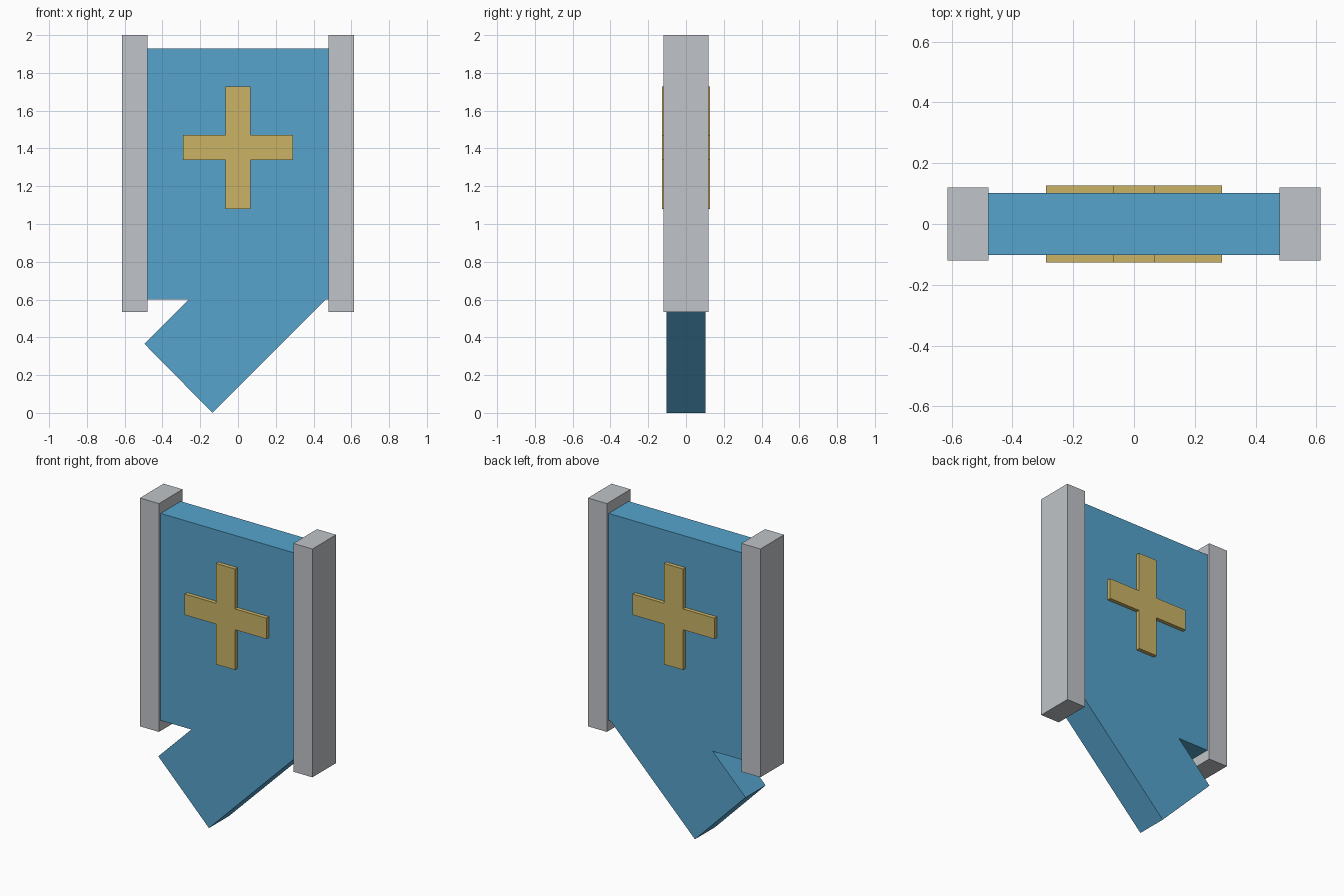
import bpy
import bmesh

old = bpy.data.objects.get("Cube")
if old:
    bpy.data.objects.remove(old, do_unlink=True)


def material(name, color):
    mat = bpy.data.materials.new(name)
    mat.use_nodes = True
    mat.diffuse_color = (*color, 1)
    mat.node_tree.nodes["Principled BSDF"].inputs["Base Color"].default_value = (*color, 1)
    return mat


def extruded(name, outline, y_front, y_back, mat):
    """Extrude an x-z outline along y into a flat-faced solid."""
    bm = bmesh.new()
    face = bm.faces.new([bm.verts.new((x, y_front, z)) for x, z in outline])
    result = bmesh.ops.extrude_face_region(bm, geom=[face])
    moved = [v for v in result["geom"] if isinstance(v, bmesh.types.BMVert)]
    bmesh.ops.translate(bm, verts=moved, vec=(0, y_back - y_front, 0))
    bmesh.ops.recalc_face_normals(bm, faces=bm.faces)
    mesh = bpy.data.meshes.new(name)
    bm.to_mesh(mesh)
    bm.free()
    mesh.materials.append(mat)
    obj = bpy.data.objects.new(name, mesh)
    bpy.context.collection.objects.link(obj)
    return obj


blue = material("sky blue", (0.093, 0.366, 0.604))
gold = material("dull gold", (0.597, 0.456, 0.133))
grey = material("light grey", (0.53, 0.55, 0.58))

# Panel with the slanted tail at its foot
panel = [(-0.48, 1.93), (-0.48, 0.6), (-0.26, 0.6), (-0.495, 0.365),
         (-0.135, 0), (0.465, 0.6), (0.48, 0.6), (0.48, 1.93)]
extruded("panel", panel, -0.102, 0.102, blue)

# Side rails
for name, side in (("left_rail", 1), ("right_rail", -1)):
    inner, outer = side * 0.478, side * 0.613
    rail = [(inner, 0.533), (outer, 0.533), (outer, 2), (inner, 2)]
    extruded(name, rail, -0.12, 0.12, grey)

# Raised cross on the front and back
a, w, mid, lo, hi, bottom, top = 0.067, 0.29, 1.405, 1.338, 1.472, 1.08, 1.728
cross = [(-a, bottom), (a, bottom), (a, lo), (w, lo), (w, hi), (a, hi),
         (a, top), (-a, top), (-a, hi), (-w, hi), (-w, lo), (-a, lo)]
for name, side in (("front_cross", -1), ("back_cross", 1)):
    extruded(name, cross, side * 0.1, side * 0.127, gold)
